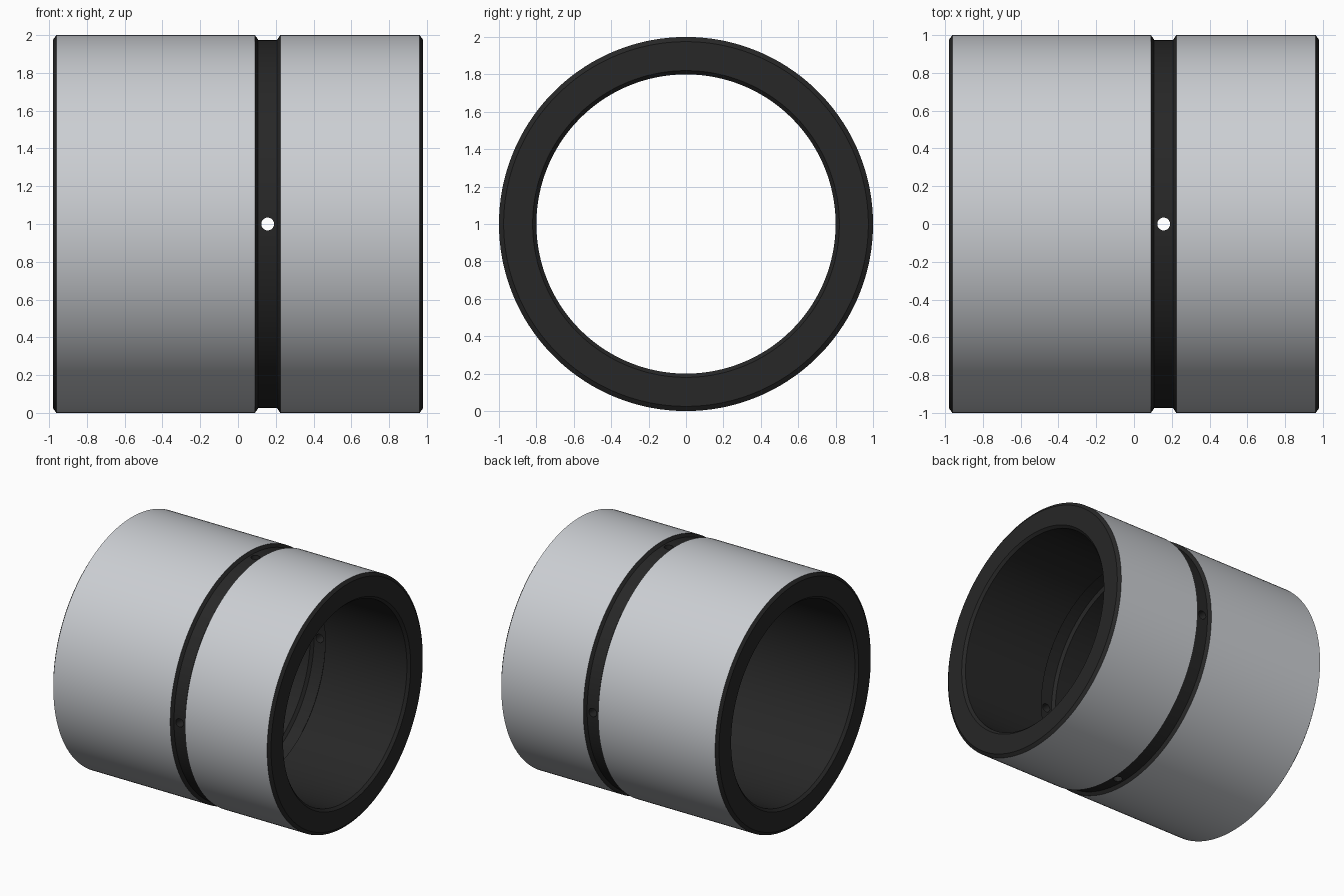
import bpy, bmesh
from math import cos, sin, pi

if "Cube" in bpy.data.objects:
    bpy.data.objects.remove(bpy.data.objects["Cube"])

SEG = 160
HALF = 0.98
GX = 0.157          # groove centre along x
R_OUT, R_IN = 1.0, 0.8


def material(name, c):
    m = bpy.data.materials.new(name)
    m.diffuse_color = (c[0], c[1], c[2], 1)
    m.use_nodes = True
    m.node_tree.nodes["Principled BSDF"].inputs["Base Color"].default_value = m.diffuse_color
    return m


grey = material("turned_steel", (0.6, 0.62, 0.65))
dark = material("dark_finish", (0.02, 0.02, 0.02))


def add_object(name, bm):
    bmesh.ops.recalc_face_normals(bm, faces=bm.faces)
    me = bpy.data.meshes.new(name)
    bm.to_mesh(me)
    bm.free()
    me.materials.append(grey)
    me.materials.append(dark)
    ob = bpy.data.objects.new(name, me)
    bpy.context.collection.objects.link(ob)
    return ob


def groove(r, depth):
    # trapezoid groove: wide at the surface, narrower at the floor
    return [(GX - 0.067, r), (GX - 0.05, r + depth), (GX + 0.05, r + depth), (GX + 0.067, r)]


# Closed wall section (x, radius): outer side left to right, bore back again
outer = [(-HALF, R_OUT - 0.025), (-HALF + 0.018, R_OUT)] + groove(R_OUT, -0.025) \
    + [(HALF - 0.018, R_OUT), (HALF, R_OUT - 0.025)]
bore = [(HALF, R_IN + 0.02), (HALF - 0.02, R_IN)] + groove(R_IN, 0.025)[::-1] \
    + [(-HALF + 0.02, R_IN), (-HALF, R_IN + 0.02)]
section = outer + bore
GREY_BANDS = (1, 5)  # the two ground outer cylinders

# Sleeve: section revolved about x
bm = bmesh.new()
rings = []
for s in range(SEG):
    a = 2 * pi * (s + 0.5) / SEG
    rings.append([bm.verts.new((x, r * cos(a), 1 + r * sin(a))) for x, r in section])
n = len(section)
for s in range(SEG):
    p, q = rings[s], rings[(s + 1) % SEG]
    for i in range(n):
        j = (i + 1) % n
        f = bm.faces.new((p[i], p[j], q[j], q[i]))
        f.material_index = 0 if i in GREY_BANDS else 1
sleeve = add_object("bushing_sleeve", bm)

# Lubrication holes: two drills through the groove, along z and along y
for name, axis in (("drill_vertical", 2), ("drill_sideways", 1)):
    bm = bmesh.new()
    bmesh.ops.create_cone(bm, cap_ends=True, segments=32, radius1=0.034, radius2=0.034, depth=2.4)
    for f in bm.faces:
        f.material_index = 1
    drill = add_object(name, bm)
    drill.location = (GX, 0, 1)
    if axis == 1:
        drill.rotation_euler = (pi / 2, 0, 0)
    drill.hide_render = True
    drill.hide_set(True)
    mod = sleeve.modifiers.new(name, 'BOOLEAN')
    mod.operation = 'DIFFERENCE'
    mod.solver = 'EXACT'
    mod.object = drill

# Bake the holes, then smooth the round faces
bpy.ops.object.select_all(action='DESELECT')
sleeve.select_set(True)
bpy.context.view_layer.objects.active = sleeve
for mod in list(sleeve.modifiers):
    bpy.ops.object.modifier_apply(modifier=mod.name)
for ob in [o for o in bpy.data.objects if o.name.startswith("drill")]:
    bpy.data.objects.remove(ob)
bpy.ops.object.shade_smooth_by_angle(angle=pi / 6)
